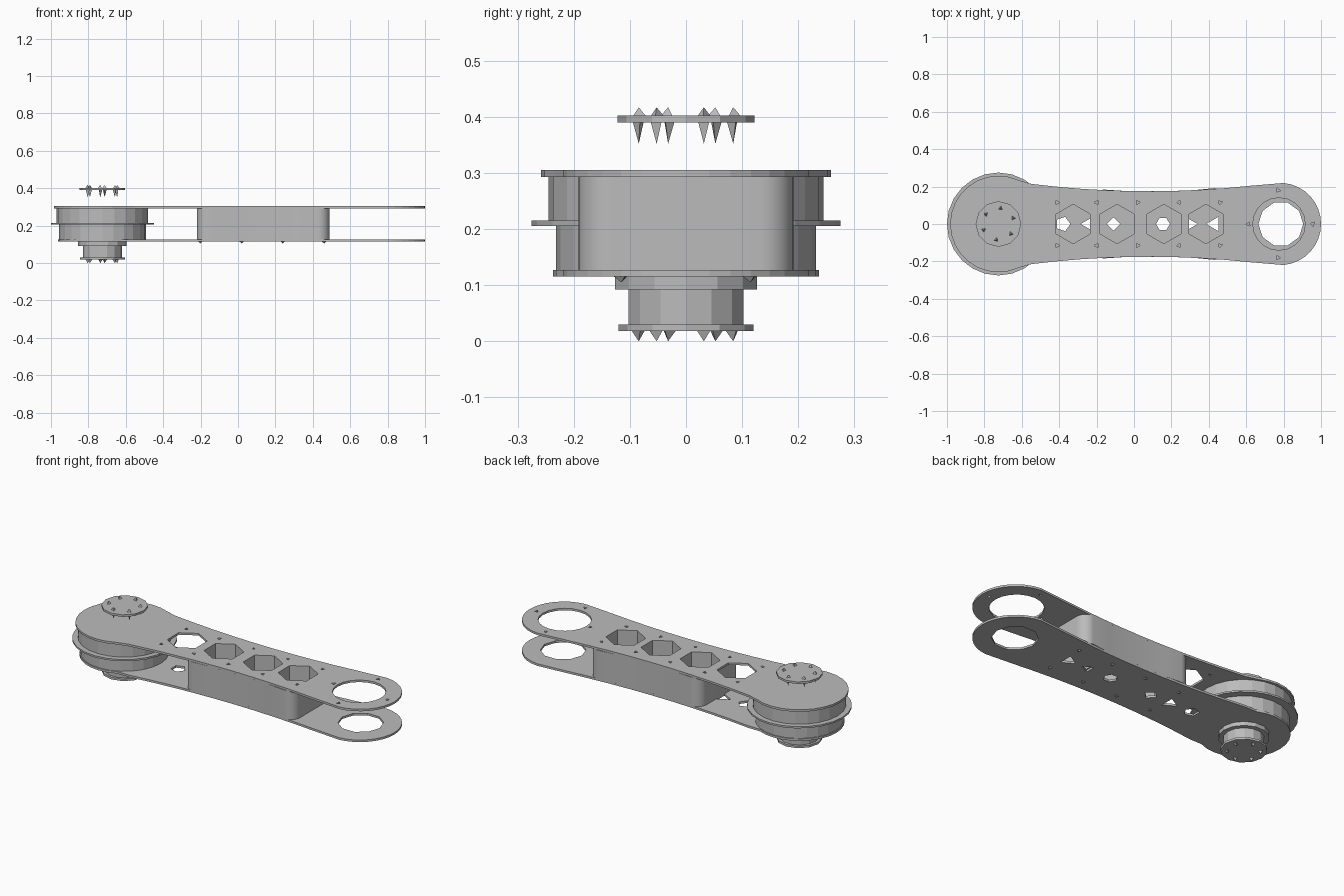
import bpy
from math import sin, cos, pi, radians

old = bpy.data.objects.get("Cube")
if old:
    bpy.data.objects.remove(old, do_unlink=True)

grey = bpy.data.materials.new("machined_grey")
grey.use_nodes = True
grey.diffuse_color = (0.5, 0.5, 0.5, 1)
bsdf = next(n for n in grey.node_tree.nodes if n.type == 'BSDF_PRINCIPLED')
bsdf.inputs["Base Color"].default_value = grey.diffuse_color

MOTOR_X, EYE_X = -0.725, 0.78


def arc(cx, cy, r, start, end, n):
    """Points along an arc, angles in degrees."""
    steps = [radians(start + (end - start) * i / n) for i in range(n + 1)]
    return [(cx + r * cos(a), cy + r * sin(a)) for a in steps]


def ngon(cx, cy, r, sides, turn=0):
    return arc(cx, cy, r, turn, turn + 360, sides)[:-1]


def slab(name, z0, z1, loops, smooth=False):
    """Extrude an outline, with any further loops as holes."""
    curve = bpy.data.curves.new(name, 'CURVE')
    curve.dimensions = '2D'
    curve.fill_mode = 'BOTH'
    curve.extrude = (z1 - z0) / 2
    for loop in loops:
        spline = curve.splines.new('POLY')
        spline.points.add(len(loop) - 1)
        for p, (x, y) in zip(spline.points, loop):
            p.co = (x, y, 0, 1)
        spline.use_cyclic_u = True
    obj = bpy.data.objects.new(name, curve)
    bpy.context.collection.objects.link(obj)
    obj.location.z = (z0 + z1) / 2
    bpy.ops.object.select_all(action='DESELECT')
    obj.select_set(True)
    bpy.context.view_layer.objects.active = obj
    bpy.ops.object.convert(target='MESH')
    obj = bpy.context.object
    obj.data.materials.clear()
    obj.data.materials.append(grey)
    if smooth:
        bpy.ops.object.shade_smooth_by_angle(angle=radians(30))
    else:
        bpy.ops.object.shade_flat()
    return obj


def spike(name, x, y, z_base, z_tip, r):
    """Thin three-sided screw point."""
    bpy.ops.mesh.primitive_cone_add(vertices=3, radius1=r, radius2=0, depth=abs(z_tip - z_base),
                                    location=(x, y, (z_base + z_tip) / 2),
                                    rotation=(pi if z_tip < z_base else 0, 0, x * 9))
    obj = bpy.context.object
    obj.name = name
    obj.data.materials.append(grey)


def half_width(x):
    """Waisted side of the arm."""
    return 0.175 + 0.1 * (x - 0.08) ** 2


def arm_outline(r):
    xs = [-0.55 + 0.13 * i for i in range(11)]
    upper = [(x, half_width(x)) for x in xs[:-1]]
    lower = [(x, -y) for x, y in reversed(upper)]
    return (arc(MOTOR_X, 0, r, 295, 65, 18) + upper
            + arc(EYE_X, 0, 0.22, 85, -85, 16) + lower)


# Arm plates
hexes = [ngon(x, 0, 0.105, 6, 90) for x in (-0.325, -0.09, 0.16, 0.385)]
screws = [(x, s * 0.115) for x in (-0.41, -0.2, 0.02, 0.24, 0.46) for s in (1, -1)]
screws += [(0.77, 0.18), (0.77, -0.18), (0.612, 0), (0.955, 0)]
screw_holes = [ngon(x, y, 0.013, 3, x * 300) for x, y in screws]
slab("top_plate", 0.293, 0.305,
     [arm_outline(0.258), ngon(0.775, 0, 0.14, 20)] + hexes + screw_holes)

small_holes = [ngon(-0.38, 0, 0.04, 5), ngon(-0.24, 0, 0.045, 3, 180), ngon(-0.11, 0, 0.037, 4),
               ngon(0.155, 0, 0.037, 6), ngon(0.305, 0, 0.035, 3), ngon(0.43, 0, 0.045, 3, 180)]
slab("bottom_plate", 0.115, 0.127,
     [arm_outline(0.237), ngon(0.785, 0, 0.12, 10)] + small_holes)

# Central spacer with rounded corners and hexagonal pockets
X0, X1, R = -0.22, 0.49, 0.06
upper = arc(X0 + R, half_width(X0) - R, R, 180, 90, 8)
upper += [(x, half_width(x)) for x in (-0.05, 0.08, 0.2, 0.32)]
upper += arc(X1 - R, half_width(X1) - R, R, 90, 0, 8)
spacer = upper + [(x, -y) for x, y in reversed(upper)]
slab("spacer", 0.127, 0.293, [spacer] + hexes[1:], smooth=True)

# Motor drum in two tiers around a thin flange
slab("drum_lower", 0.127, 0.205, [ngon(MOTOR_X, 0, 0.232, 24)])
slab("drum_flange", 0.205, 0.215, [ngon(MOTOR_X, 0, 0.275, 24)])
slab("drum_upper", 0.215, 0.293, [ngon(MOTOR_X, 0, 0.245, 24)])

# Output hub below the arm
slab("hub_collar", 0.092, 0.115, [ngon(MOTOR_X, 0, 0.13, 14)])
slab("hub", 0.03, 0.092, [ngon(MOTOR_X, 0, 0.105, 14)])
slab("hub_flange", 0.018, 0.03, [ngon(MOTOR_X, 0, 0.12, 12)])

# Separate cap above the arm
slab("cap", 0.39, 0.402, [ngon(MOTOR_X, 0, 0.122, 12)])

# Screw points on the cap and hub
for i, (x, y) in enumerate(ngon(MOTOR_X, 0, 0.085, 6, 22)):
    spike(f"cap_screw_{i}", x, y, 0.39, 0.352, 0.011)
    spike(f"cap_screw_head_{i}", x, y, 0.402, 0.417, 0.013)
    spike(f"hub_screw_{i}", x, y, 0.018, 0.0, 0.013)

# Screw points under the bottom plate
for i, (x, y) in enumerate(screws[2:10]):
    spike(f"plate_screw_{i}", x, y, 0.115, 0.105, 0.013)
